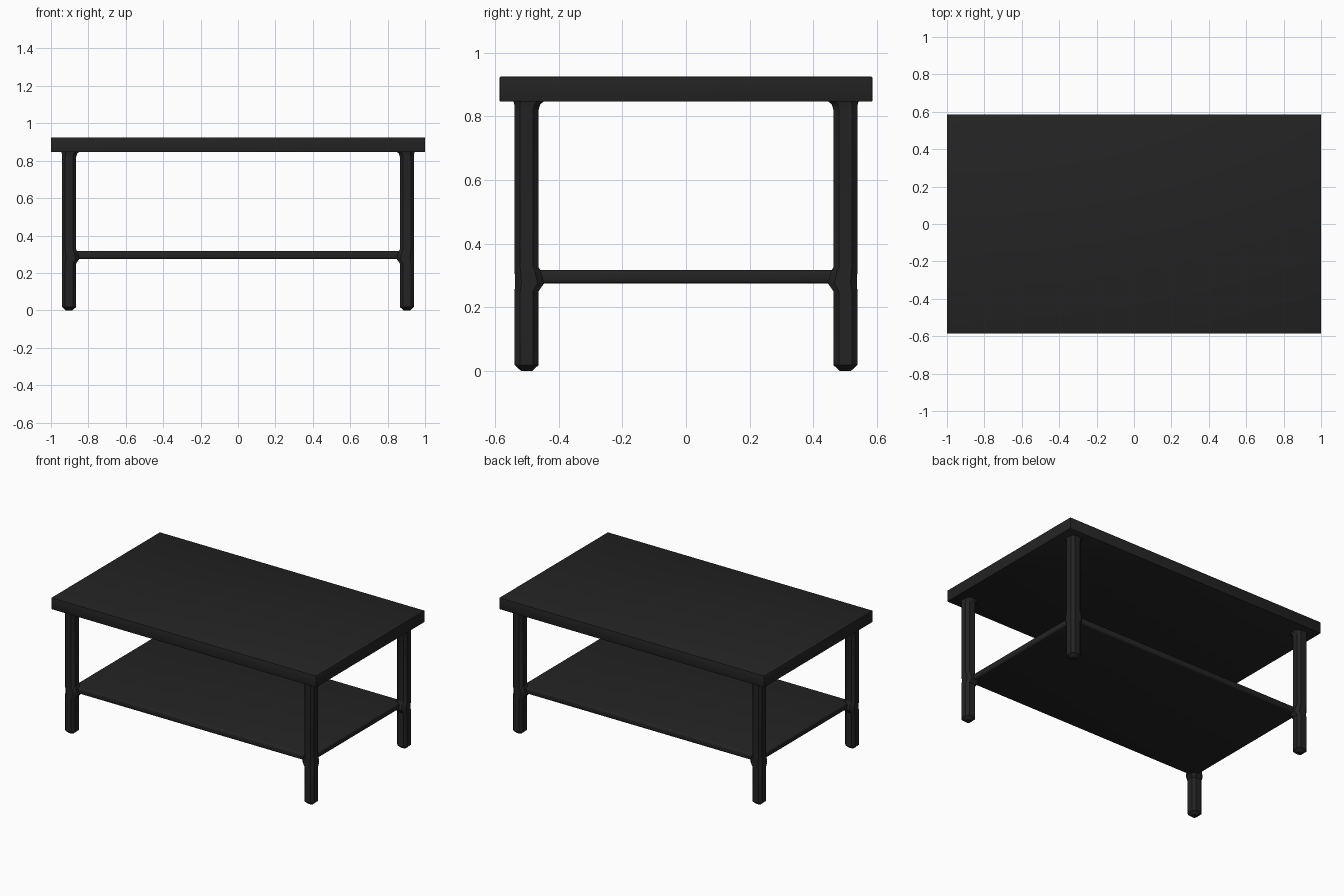
import bpy, bmesh

if "Cube" in bpy.data.objects:
    bpy.data.objects.remove(bpy.data.objects["Cube"])

black = bpy.data.materials.new("soft black")
black.diffuse_color = (0.017, 0.017, 0.017, 1)
black.use_nodes = True
black.node_tree.nodes["Principled BSDF"].inputs["Base Color"].default_value = black.diffuse_color


def finish(ob, name):
    ob.name = name
    ob.data.materials.append(black)
    bpy.context.view_layer.objects.active = ob
    ob.select_set(True)
    bpy.ops.object.shade_smooth_by_angle(angle=0.6)
    ob.select_set(False)


def slab(name, sx, sy, z0, z1, bevel, segments):
    bpy.ops.mesh.primitive_cube_add(size=1, location=(0, 0, (z0 + z1) / 2))
    ob = bpy.context.object
    ob.scale = (sx, sy, z1 - z0)
    bpy.ops.object.transform_apply(location=False, rotation=False, scale=True)
    mod = ob.modifiers.new("soft edges", "BEVEL")
    mod.width, mod.segments = bevel, segments
    bpy.ops.object.modifier_apply(modifier=mod.name)
    finish(ob, name)


def leg(name, sx, sy):
    # rings: height, half width, shift toward the table centre
    rings = [(0.0, 0.018, 0), (0.018, 0.0375, 0), (0.25, 0.0375, 0),
             (0.275, 0.046, 0.009), (0.315, 0.041, 0.0035),
             (0.325, 0.0375, 0), (0.82, 0.0375, 0),
             (0.838, 0.041, 0.002), (0.85, 0.050, 0.008)]
    bm = bmesh.new()
    loops = []
    for z, h, shift in rings:
        c = h * 0.55
        pts = [(h, -c), (h, c), (c, h), (-c, h), (-h, c), (-h, -c), (-c, -h), (c, -h)]
        loops.append([bm.verts.new((sx * (0.903 - shift) + x, sy * (0.501 - shift) + y, z))
                      for x, y in pts])
    for a, b in zip(loops, loops[1:]):
        for i in range(8):
            j = (i + 1) % 8
            bm.faces.new((a[i], a[j], b[j], b[i]))
    bm.faces.new(loops[0][::-1])
    bm.faces.new(loops[-1])
    bmesh.ops.recalc_face_normals(bm, faces=bm.faces)
    me = bpy.data.meshes.new(name)
    bm.to_mesh(me)
    bm.free()
    ob = bpy.data.objects.new(name, me)
    bpy.context.collection.objects.link(ob)
    finish(ob, name)


# table top and lower shelf
slab("table_top", 2.0, 1.172, 0.846, 0.925, 0.004, 2)
slab("lower_shelf", 1.80, 1.0, 0.274, 0.317, 0.012, 3)

# four legs with flared joints and chamfered feet
for sx, side in ((-1, "left"), (1, "right")):
    for sy, end in ((-1, "front"), (1, "back")):
        leg(f"{end}_{side}_leg", sx, sy)
